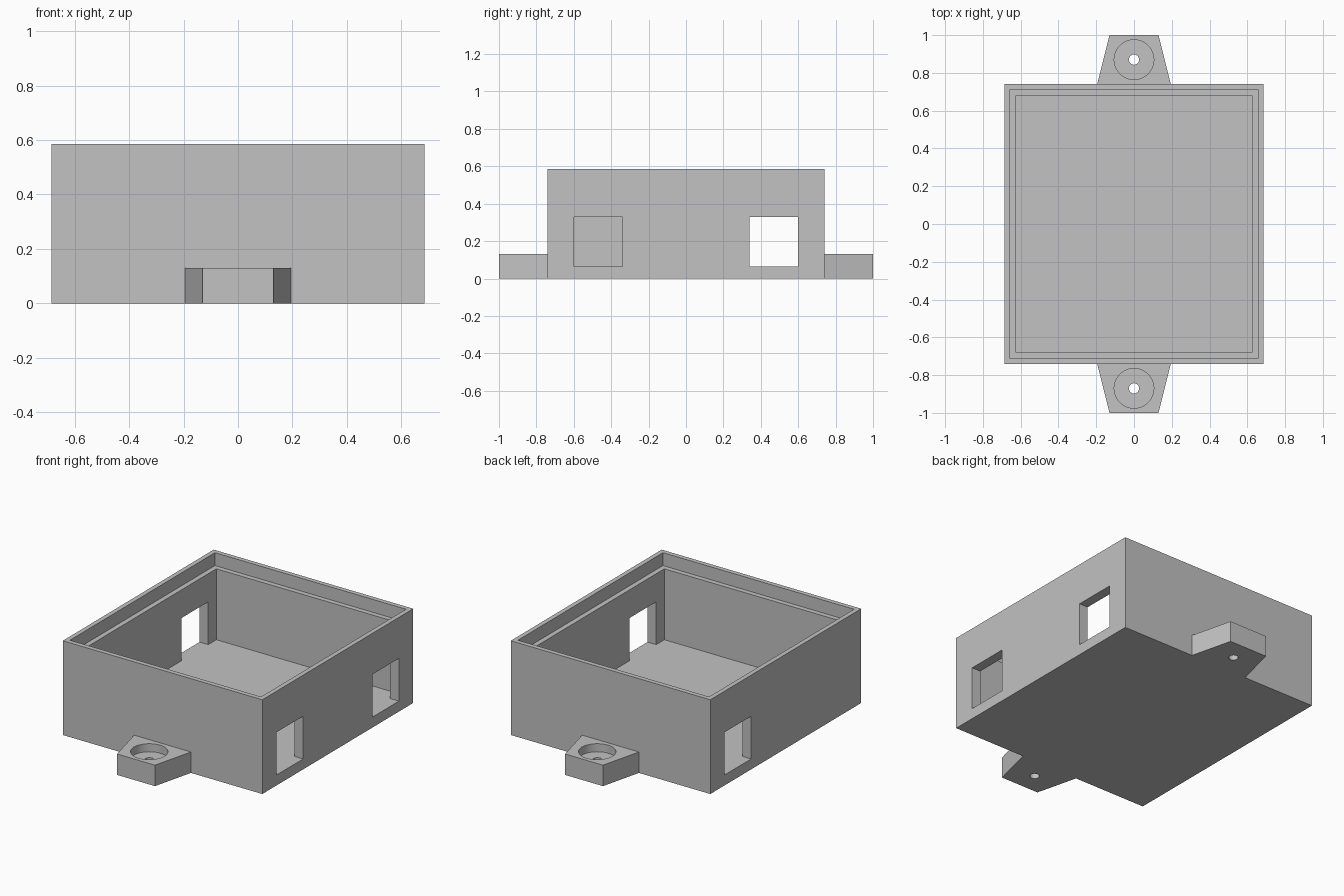
import bpy
import bmesh
from mathutils import Matrix, Vector

HALF_X, HALF_Y, HEIGHT = 0.685, 0.74, 0.585
FLOOR, TAB_HEIGHT = 0.065, 0.13
LIP, WALL, LIP_DEPTH = 0.029, 0.06, 0.08
WINDOW_TOP = 0.33

default = bpy.data.objects.get("Cube")
if default:
    bpy.data.objects.remove(default, do_unlink=True)

grey = bpy.data.materials.new("light_grey_plastic")
grey.use_nodes = True
colour = (0.54, 0.54, 0.54, 1)
grey.diffuse_color = colour
grey.node_tree.nodes["Principled BSDF"].inputs["Base Color"].default_value = colour


def finish(name, bm):
    mesh = bpy.data.meshes.new(name)
    bmesh.ops.recalc_face_normals(bm, faces=bm.faces)
    bm.to_mesh(mesh)
    bm.free()
    mesh.materials.append(grey)
    obj = bpy.data.objects.new(name, mesh)
    bpy.context.collection.objects.link(obj)
    return obj


def box(name, low, high):
    low, high = Vector(low), Vector(high)
    bm = bmesh.new()
    place = Matrix.Translation((low + high) / 2) @ Matrix.Diagonal((high - low).to_4d())
    bmesh.ops.create_cube(bm, size=1, matrix=place)
    return finish(name, bm)


def cylinder(name, y, radius, bottom, top):
    bm = bmesh.new()
    bmesh.ops.create_cone(bm, cap_ends=True, segments=48, radius1=radius, radius2=radius,
                          depth=top - bottom,
                          matrix=Matrix.Translation((0, y, (bottom + top) / 2)))
    return finish(name, bm)


def prism(name, outline, height):
    bm = bmesh.new()
    face = bm.faces.new([bm.verts.new((x, y, 0)) for x, y in outline])
    top = bmesh.ops.extrude_face_region(bm, geom=[face])["geom"]
    bmesh.ops.translate(bm, vec=(0, 0, height),
                        verts=[v for v in top if isinstance(v, bmesh.types.BMVert)])
    return finish(name, bm)


def cut(obj, cutter):
    cutter.hide_render = True
    mod = obj.modifiers.new("cut", "BOOLEAN")
    mod.operation, mod.solver, mod.object = "DIFFERENCE", "EXACT", cutter
    bpy.context.view_layer.objects.active = obj
    bpy.ops.object.modifier_apply(modifier=mod.name)
    bpy.data.objects.remove(cutter, do_unlink=True)


# Open-topped case with a stepped rim for a lid
case = box("case_shell", (-HALF_X, -HALF_Y, 0), (HALF_X, HALF_Y, HEIGHT))
for inset, bottom in ((WALL, FLOOR), (LIP, HEIGHT - LIP_DEPTH)):
    x, y = HALF_X - inset, HALF_Y - inset
    cut(case, box("cavity_cutter", (-x, -y, bottom), (x, y, HEIGHT + 0.1)))

# Side windows, level with the floor: two on +x, one on -x
for side, y in ((1, -0.47), (1, 0.47), (-1, 0.47)):
    x = side * HALF_X
    cut(case, box("window_cutter", (x - 0.1, y - 0.13, FLOOR), (x + 0.1, y + 0.13, WINDOW_TOP)))

# Tapered screw tabs with counterbored holes, front and back
for name, side in (("front_mounting_tab", -1), ("back_mounting_tab", 1)):
    wide, narrow = 0.195, 0.13
    outline = [(-wide, side * HALF_Y), (wide, side * HALF_Y), (narrow, side), (-narrow, side)]
    tab = prism(name, outline, TAB_HEIGHT)
    y = side * 0.87
    cut(tab, cylinder("counterbore_cutter", y, 0.105, TAB_HEIGHT - 0.05, TAB_HEIGHT + 0.1))
    cut(tab, cylinder("hole_cutter", y, 0.027, -0.1, TAB_HEIGHT + 0.1))
    bpy.ops.object.select_all(action="DESELECT")
    tab.select_set(True)
    bpy.context.view_layer.objects.active = tab
    bpy.ops.object.shade_smooth_by_angle()
